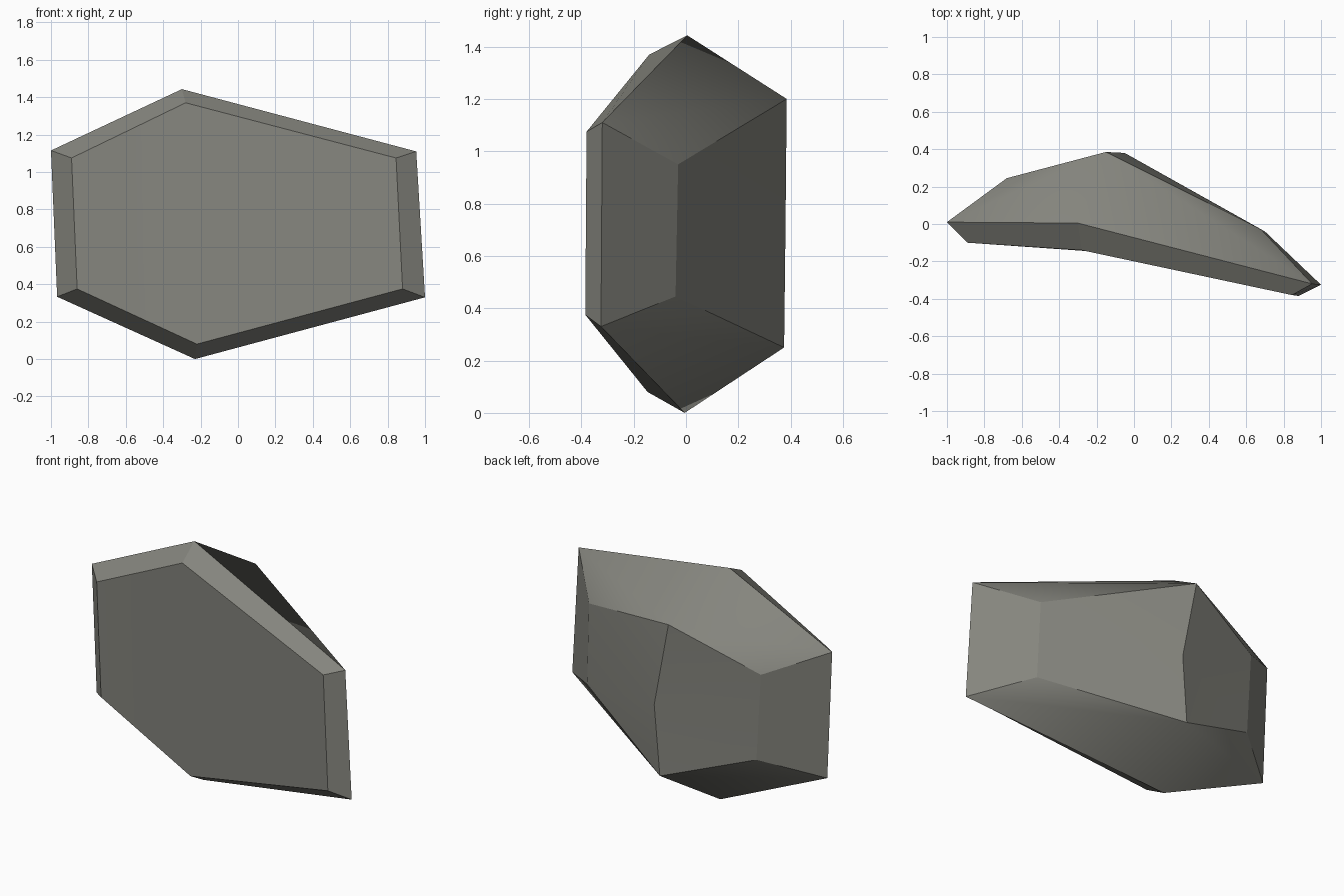
import bpy, bmesh

if "Cube" in bpy.data.objects:
    bpy.data.objects.remove(bpy.data.objects["Cube"])

# stone colour
stone = bpy.data.materials.new("warm_grey_stone")
stone.diffuse_color = (0.235, 0.235, 0.208, 1)
stone.use_nodes = True
stone.node_tree.nodes["Principled BSDF"].inputs["Base Color"].default_value = stone.diffuse_color

# hexagonal rings, ordered: left top, peak, right top, right bottom, foot, left bottom
front = [(-.89, -.10, 1.075), (-.28, -.14, 1.37), (.845, -.38, 1.075),
         (.88, -.385, .375), (-.22, -.147, .08), (-.86, -.10, .375)]
rim = [(-1, .01, 1.115), (-.30, .005, 1.443), (.953, -.32, 1.11),
       (1, -.325, .33), (-.23, -.005, 0), (-.967, .01, .333)]
back = [(-.68, .245, .98), (-.15, .385, 1.20), (.68, -.03, .95),
        (.70, -.04, .445), (-.085, .375, .25), (-.65, .245, .45)]
ridge_middle = (-.05, .38, .68)

bm = bmesh.new()
f, r, b = [[bm.verts.new(p) for p in ring] for ring in (front, rim, back)]
m = bm.verts.new(ridge_middle)
patch = {}  # face -> the smooth patch it belongs to


def add_patch(name, *faces):
    for verts in faces:
        patch[bm.faces.new(verts)] = name


# front, gently folded from peak to foot, with its bevelled border
add_patch("front", (f[0], f[1], f[4], f[5]), (f[1], f[2], f[3], f[4]))
for i in range(6):
    j = (i + 1) % 6
    add_patch(i, (f[i], f[j], r[j], r[i]))

# top and bottom, folded from the rim to the back ridge
for name, left, mid, right in (("top", 0, 1, 2), ("bottom", 5, 4, 3)):
    add_patch(name, (r[left], r[mid], b[mid]), (r[left], b[mid], b[left]),
              (r[mid], r[right], b[mid]), (r[right], b[right], b[mid]))

# two ends
add_patch("right_end", (r[2], r[3], b[3], b[2]))
add_patch("left_end", (r[5], r[0], b[0], b[5]))

# two back faces meeting at the bent ridge
add_patch("back_right", (b[1], b[2], m), (b[2], b[3], m), (b[3], b[4], m))
add_patch("back_left", (b[0], b[1], m), (b[5], b[0], m), (b[4], b[5], m))
bmesh.ops.recalc_face_normals(bm, faces=bm.faces)

# smooth inside each patch, crisp between patches
for face in bm.faces:
    face.smooth = True
for edge in bm.edges:
    edge.smooth = len({patch[face] for face in edge.link_faces}) == 1

mesh = bpy.data.meshes.new("rock")
bm.to_mesh(mesh)
bm.free()
mesh.materials.append(stone)
rock = bpy.data.objects.new("rock", mesh)
bpy.context.collection.objects.link(rock)
